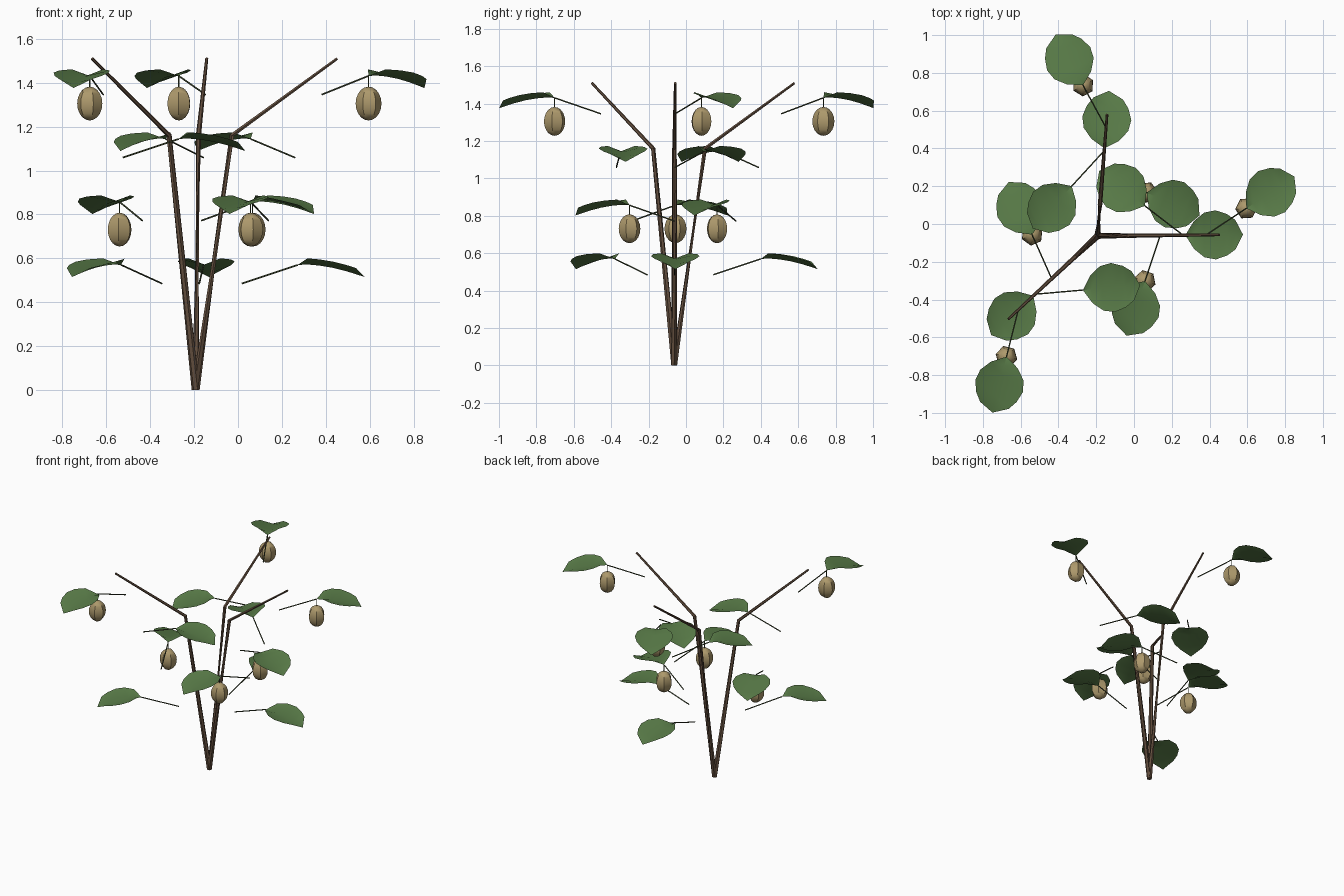
import bpy, bmesh, math
from mathutils import Vector, Matrix

cube = bpy.data.objects.get("Cube")
if cube:
    bpy.data.objects.remove(cube)

ROOT = Vector((-0.193, -0.063, 0))


def material(name, rgb):
    m = bpy.data.materials.new(name)
    m.use_nodes = True
    m.diffuse_color = (*rgb, 1)
    bsdf = next(n for n in m.node_tree.nodes if n.type == 'BSDF_PRINCIPLED')
    bsdf.inputs["Base Color"].default_value = (*rgb, 1)
    return m


BARK = material("brown bark", (0.13, 0.08, 0.05))
STALK = material("dark green stalk", (0.06, 0.08, 0.035))
LEAF = material("leaf green", (0.10, 0.20, 0.065))
FRUIT = material("tan fruit", (0.42, 0.32, 0.15))


def polar(angle, dist, z):
    a = math.radians(angle)
    return Vector((dist * math.cos(a), dist * math.sin(a), z))


def finish(bm, name, mat, smooth_angle):
    bmesh.ops.recalc_face_normals(bm, faces=bm.faces)
    mesh = bpy.data.meshes.new(name)
    bm.to_mesh(mesh)
    bm.free()
    mesh.materials.append(mat)
    obj = bpy.data.objects.new(name, mesh)
    bpy.context.collection.objects.link(obj)
    bpy.ops.object.select_all(action='DESELECT')
    obj.select_set(True)
    bpy.context.view_layer.objects.active = obj
    bpy.ops.object.shade_smooth_by_angle(angle=math.radians(smooth_angle))
    return obj


def tube(name, points, radii, mat, sides=6):
    """Tapered tube of flat rings through the points."""
    bm = bmesh.new()
    rings = []
    for i, (p, r) in enumerate(zip(points, radii)):
        ahead = points[min(i + 1, len(points) - 1)] - points[max(i - 1, 0)]
        turn = ahead.to_track_quat('Z', 'Y')
        if i == 0 and p.z == 0:
            turn.identity()
        rings.append([bm.verts.new(p + turn @ polar(360 * k / sides, r, 0))
                      for k in range(sides)])
    for low, high in zip(rings, rings[1:]):
        for k in range(sides):
            n = (k + 1) % sides
            bm.faces.new((low[k], low[n], high[n], high[k]))
    bm.faces.new(rings[0])
    bm.faces.new(rings[-1])
    return finish(bm, name, mat, 40)


def leaf(name, base, angle):
    """Broad blade, folded along the midrib and drooping to the tip."""
    # distance along, half width, midrib height
    rows = [(0.045, 0.073, 0.002), (0.1, 0.118, -0.003), (0.16, 0.13, -0.013),
            (0.22, 0.11, -0.028), (0.265, 0.078, -0.042)]
    bm = bmesh.new()
    start = bm.verts.new((0, 0, 0))
    tip = bm.verts.new((0.305, 0, -0.055))
    mids = [start] + [bm.verts.new((u, 0, z)) for u, w, z in rows] + [tip]
    for side in (-1, 1):
        edge = [start] + [bm.verts.new((u, side * w, z + 0.028))
                          for u, w, z in rows] + [tip]
        for i in range(len(mids) - 1):
            corners = [mids[i], mids[i + 1], edge[i + 1], edge[i]]
            bm.faces.new(list(dict.fromkeys(corners))[::side])
    bm.transform(Matrix.Translation(base)
                 @ Matrix.Rotation(math.radians(angle), 4, 'Z'))
    obj = finish(bm, name, LEAF, 40)
    # keep the top side outward
    if sum(p.normal.z for p in obj.data.polygons) < 0:
        obj.data.flip_normals()


def fruit(name, centre, angle):
    bm = bmesh.new()
    bmesh.ops.create_uvsphere(bm, u_segments=6, v_segments=10, radius=1)
    bm.transform(Matrix.Translation(centre)
                 @ Matrix.Rotation(math.radians(angle), 4, 'Z')
                 @ Matrix.Diagonal((0.059, 0.059, 0.077, 1)))
    finish(bm, name, FRUIT, 40)


for label, heading in (("left", 0.5), ("back", 85.5), ("right", 223)):
    # Bent stem
    path = [ROOT + polar(heading, d, z)
            for d, z in ((0, 0), (0.165, 1.16), (0.645, 1.51))]
    tube(f"{label}_stem", path, (0.018, 0.012, 0.007), BARK)

    # Leaves spiral upward; every second one carries a fruit
    for level in range(4):
        angle = heading - 109 * level
        start = ROOT + polar(heading, 0.21 + 0.1217 * level, 0.485 + 0.287 * level)
        base = start + polar(angle, 0.255, 0.085)
        tag = f"{label}_{level + 1}"
        tube(f"leaf_stalk_{tag}", [start, base], (0.004, 0.004), STALK, 5)
        leaf(f"leaf_{tag}", base, angle)
        if level % 2:
            centre = base - Vector((0, 0, 0.126))
            tube(f"fruit_stalk_{tag}", [centre, base], (0.003, 0.003), STALK, 5)
            fruit(f"fruit_{tag}", centre, angle)
